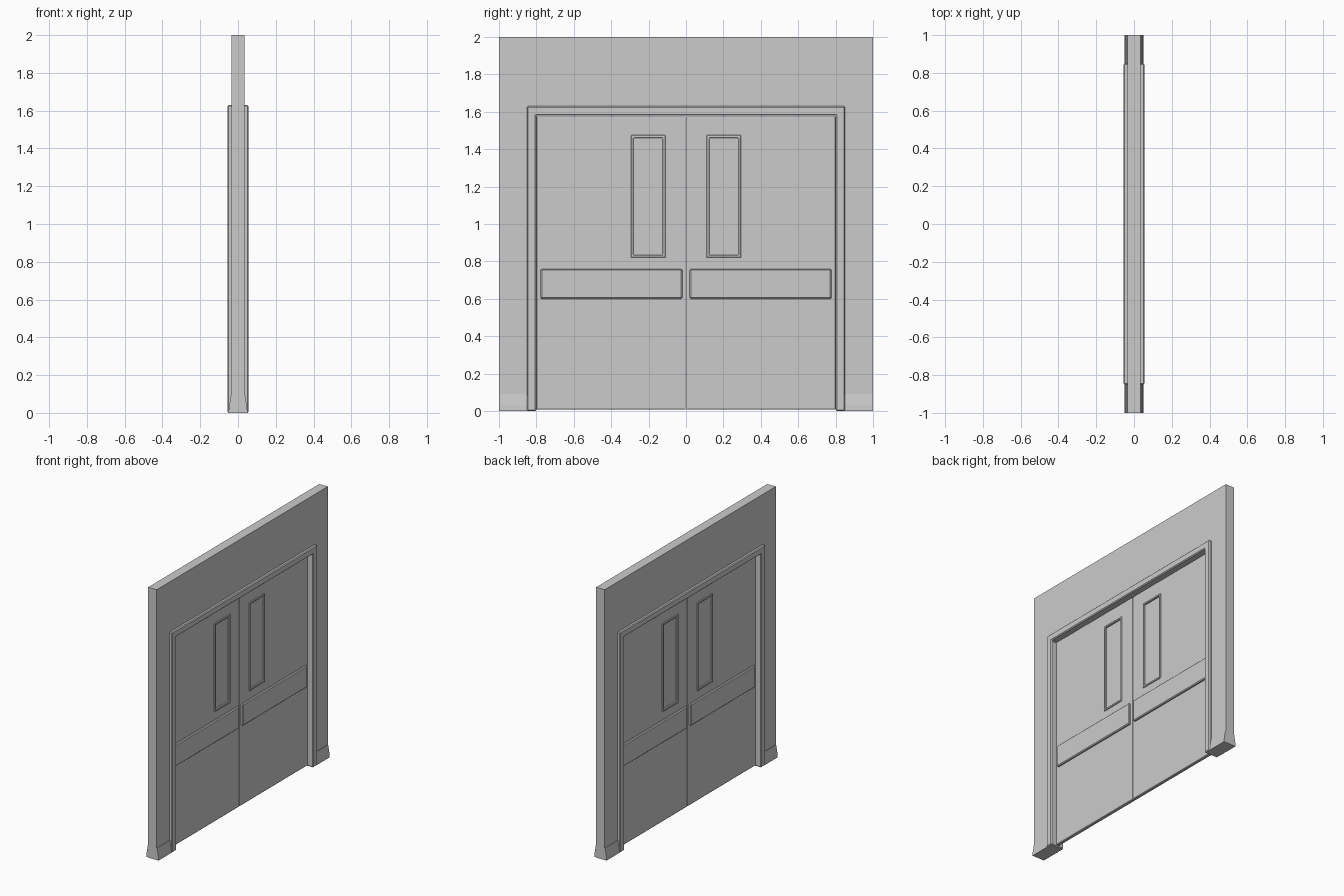
import bpy, bmesh

if "Cube" in bpy.data.objects:
    bpy.data.objects.remove(bpy.data.objects["Cube"])


def finish(name, bm, bevel=0.0):
    bmesh.ops.recalc_face_normals(bm, faces=bm.faces)
    mesh = bpy.data.meshes.new(name)
    bm.to_mesh(mesh)
    bm.free()
    ob = bpy.data.objects.new(name, mesh)
    bpy.context.collection.objects.link(ob)
    if bevel:
        mod = ob.modifiers.new("bevel", 'BEVEL')
        mod.width = bevel
        mod.segments = 1
    return ob


def prism(name, pts, half, bevel=0.0):
    """Extrude a (y, z) outline symmetrically through x."""
    bm = bmesh.new()
    face = bm.faces.new([bm.verts.new((-half, y, z)) for y, z in pts])
    out = bmesh.ops.extrude_face_region(bm, geom=[face])
    bmesh.ops.translate(bm, vec=(2 * half, 0, 0),
                        verts=[v for v in out['geom'] if isinstance(v, bmesh.types.BMVert)])
    return finish(name, bm, bevel)


def rect(y0, y1, z0, z1):
    return [(y0, z0), (y1, z0), (y1, z1), (y0, z1)]


def ring(name, outer, inner, half, bevel=0.0):
    """Rectangular slab with a rectangular hole through it."""
    bm = bmesh.new()
    loops = [[bm.verts.new((x, y, z)) for y, z in rect(*r)]
             for x, r in ((half, outer), (half, inner), (-half, inner), (-half, outer))]
    for i in range(4):
        a, b = loops[i], loops[(i + 1) % 4]
        for k in range(4):
            j = (k + 1) % 4
            bm.faces.new((a[k], a[j], b[j], b[k]))
    return finish(name, bm, bevel)


def arch(w, top, wi, ti):
    return [(-w, 0), (-w, top), (w, top), (w, 0), (wi, 0), (wi, ti), (-wi, ti), (-wi, 0)]


# Wall around the opening and the door frame
prism("wall", arch(1.0, 2.0, 0.83, 1.605), 0.035)
prism("door_frame", arch(0.85, 1.63, 0.80, 1.58), 0.055, 0.006)

for s, side in ((-1, "left"), (1, "right")):
    def span(a, b, z0, z1):
        return (min(s * a, s * b), max(s * a, s * b), z0, z1)

    # Flared skirting on the wall stub
    bm = bmesh.new()
    profile = [(-0.05, 0), (0.05, 0), (0.048, 0.03), (0.038, 0.09), (-0.038, 0.09), (-0.048, 0.03)]
    f = bm.faces.new([bm.verts.new((x, s * 0.845, z)) for x, z in profile])
    out = bmesh.ops.extrude_face_region(bm, geom=[f])
    bmesh.ops.translate(bm, vec=(0, s * 0.155, 0),
                        verts=[v for v in out['geom'] if isinstance(v, bmesh.types.BMVert)])
    finish("skirting_" + side, bm)

    # Door leaf with its window
    ring("door_leaf_" + side, span(0.002, 0.799, 0.008, 1.575),
         span(0.12, 0.28, 0.83, 1.46), 0.012, 0.003)
    ring("window_frame_" + side, span(0.11, 0.295, 0.82, 1.475),
         span(0.125, 0.28, 0.835, 1.46), 0.018, 0.003)
    prism("window_glass_" + side, rect(*span(0.115, 0.285, 0.825, 1.465)), 0.007)

    # Push plate showing on both faces of the leaf
    prism("push_plate_" + side, rect(*span(0.02, 0.777, 0.60, 0.76)), 0.027, 0.006)
